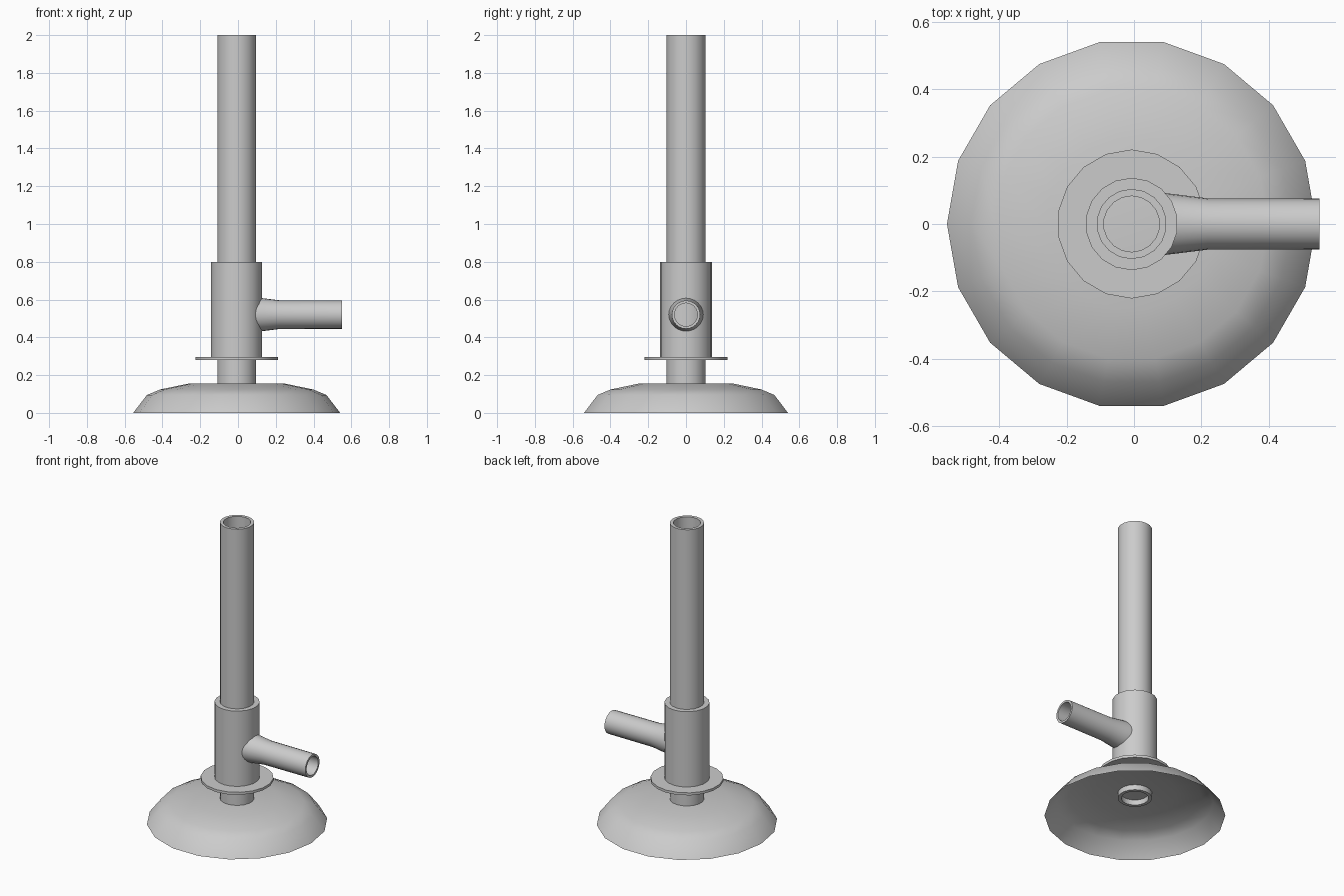
import bpy, bmesh
from math import sin, cos, pi, radians
from mathutils import Matrix

if "Cube" in bpy.data.objects:
    bpy.data.objects.remove(bpy.data.objects["Cube"])

CX = -0.007  # axis of the upright parts


def lathe(name, profile, sides=18, start=0.0, closed=False, cap_end=False, matrix=None, angle=35):
    """Spin (radius, height) points around z; optionally close the loop or cap the end."""
    bm = bmesh.new()
    rings = [[bm.verts.new((r * cos(start + 2 * pi * i / sides),
                            r * sin(start + 2 * pi * i / sides), z))
              for i in range(sides)] for r, z in profile]
    pairs = list(zip(rings, rings[1:]))
    if closed:
        pairs.append((rings[-1], rings[0]))
    for a, b in pairs:
        for i in range(sides):
            j = (i + 1) % sides
            bm.faces.new((a[i], a[j], b[j], b[i]))
    if cap_end:
        bm.faces.new(rings[-1])
    bmesh.ops.recalc_face_normals(bm, faces=bm.faces)
    bm.transform(matrix or Matrix.Translation((CX, 0, 0)))
    me = bpy.data.meshes.new(name)
    bm.to_mesh(me)
    bm.free()
    ob = bpy.data.objects.new(name, me)
    bpy.context.collection.objects.link(ob)
    bpy.ops.object.select_all(action='DESELECT')
    ob.select_set(True)
    bpy.context.view_layer.objects.active = ob
    bpy.ops.object.shade_smooth_by_angle(angle=radians(angle))
    return ob


# Hollow domed foot, open underneath
lathe("base", [(0.548, 0), (0.475, 0.095), (0.405, 0.124), (0.255, 0.155)],
      cap_end=True, angle=50)

# Long hollow barrel, poking slightly through the foot
lathe("barrel", [(0.104, 0.12), (0.104, 2.0), (0.083, 2.0), (0.083, 0.12)],
      start=pi / 2, closed=True)

# Thick sleeve around the lower barrel
lathe("sleeve", [(0.104, 0.29), (0.137, 0.29), (0.137, 0.8), (0.104, 0.8)],
      start=pi / 2, closed=True)

# Thin flange under the sleeve
lathe("flange", [(0.104, 0.28), (0.221, 0.28), (0.221, 0.297), (0.104, 0.297)],
      start=pi / 2, closed=True)

# Side inlet pipe, flared where it meets the sleeve
along_x = Matrix.Translation((0, 0, 0.52)) @ Matrix.Rotation(pi / 2, 4, 'Y')
lathe("inlet_pipe", [(0.092, 0.09), (0.086, 0.14), (0.076, 0.22), (0.075, 0.55),
                     (0.061, 0.55), (0.061, 0.09)],
      sides=24, closed=True, matrix=along_x)
